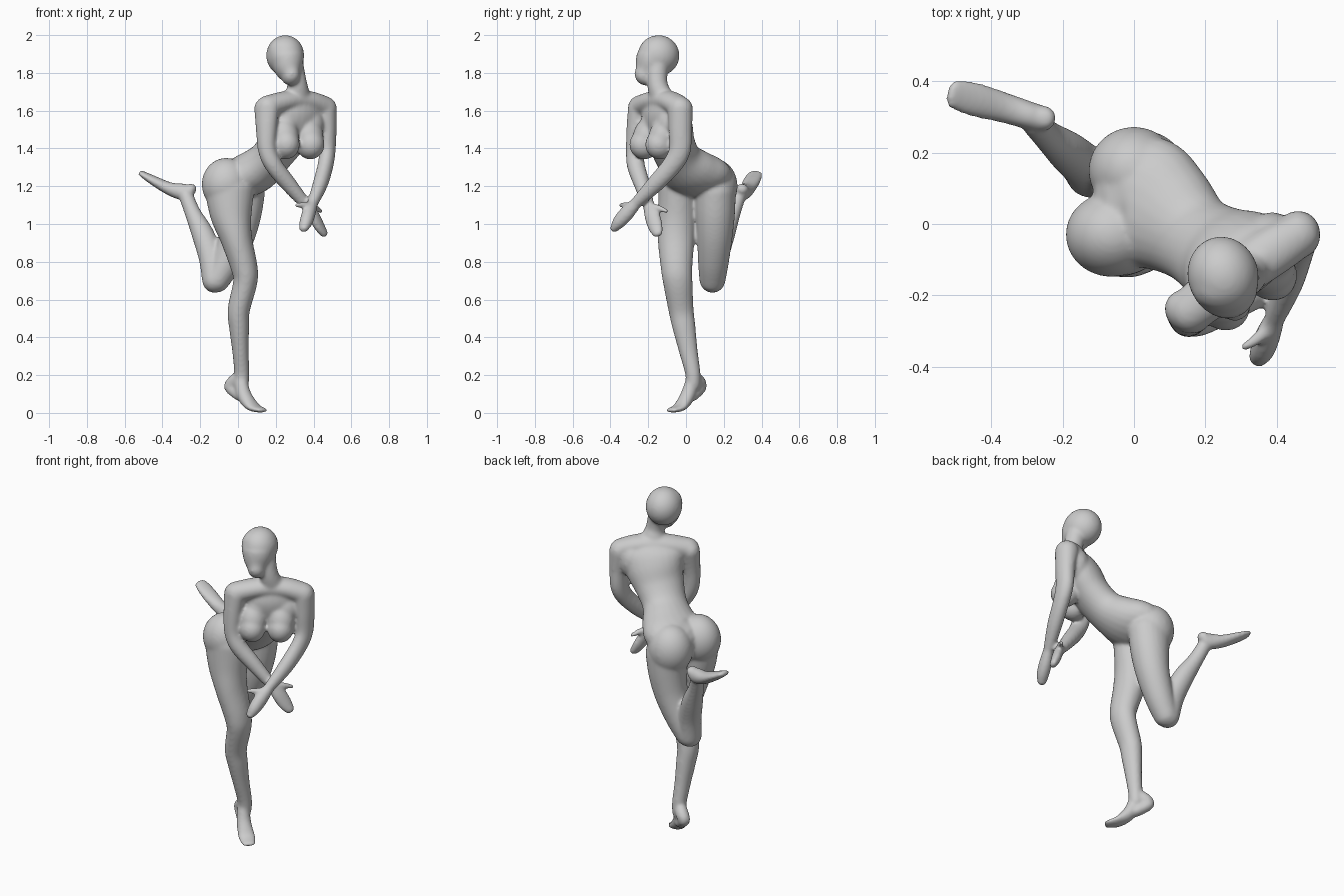
import bpy, bmesh, math
from mathutils import Vector, Matrix

bm = bmesh.new()
N = 24
GROW = .004   # makes up for the softening pass


def spline(rows, steps=5):
    """Catmull-Rom interpolation of section rows."""
    out = []
    for i in range(len(rows) - 1):
        p0, p1 = rows[max(i - 1, 0)], rows[i]
        p2, p3 = rows[i + 1], rows[min(i + 2, len(rows) - 1)]
        for k in range(steps):
            t = k / steps
            out.append([0.5 * (2 * b + (c - a) * t + (2 * a - 5 * b + 4 * c - d) * t * t
                               + (3 * b - a - 3 * c + d) * t ** 3)
                        for a, b, c, d in zip(p0, p1, p2, p3)])
    return out + [list(rows[-1])]


def loft(rows, az=None):
    """Rows: x, y, z, half width, half depth (, heading of the width axis in degrees)."""
    rows = spline([r if az is None else (*r, az) for r in rows])
    pts = [Vector(r[:3]) for r in rows]
    secs = []
    for i, r in enumerate(rows):
        t = (pts[min(i + 1, len(pts) - 1)] - pts[max(i - 1, 0)]).normalized()
        secs.append((pts[i], t, r[3] + GROW, r[4] + GROW, math.radians(r[5])))

    def dome(sec, sign):
        c, t, a, b, h = sec
        return [(c + t * sign * min(a, b) * math.sin(q), t, a * math.cos(q), b * math.cos(q), h)
                for q in (0.4, 0.8, 1.2, 1.5)]
    secs = dome(secs[0], -1)[::-1] + secs + dome(secs[-1], 1)
    rings = []
    for c, t, a, b, h in secs:
        u = Vector((math.cos(h), math.sin(h), 0))
        u = (u - t * u.dot(t)).normalized()
        v = t.cross(u)
        rings.append([bm.verts.new(c + u * a * math.cos(2 * math.pi * k / N)
                                   + v * b * math.sin(2 * math.pi * k / N)) for k in range(N)])
    for r0, r1 in zip(rings, rings[1:]):
        for k in range(N):
            bm.faces.new((r0[k], r0[(k + 1) % N], r1[(k + 1) % N], r1[k]))
    bm.faces.new(rings[0][::-1])
    bm.faces.new(rings[-1])


def ball(c, r, turn=0, tilt=0):
    m = (Matrix.Translation(c) @ Matrix.Rotation(math.radians(turn), 4, 'Z')
         @ Matrix.Rotation(math.radians(tilt), 4, 'X') @ Matrix.Diagonal((*r, 1)))
    bmesh.ops.create_uvsphere(bm, u_segments=32, v_segments=20, radius=1, matrix=m)


# torso: pelvis faces +x and twists to a chest facing front
loft([(-.01, .06, 1.235, .165, .1, 88), (.03, .06, 1.25, .185, .11, 85),
      (.10, .015, 1.285, .158, .112, 75), (.17, -.04, 1.35, .124, .1, 62),
      (.235, -.08, 1.44, .136, .102, 45), (.28, -.097, 1.53, .158, .105, 35),
      (.303, -.113, 1.60, .16, .092, 33), (.314, -.127, 1.655, .12, .06, 33)])
# neck
loft([(.31, -.12, 1.62, .085, .06), (.315, -.138, 1.69, .064, .055),
      (.312, -.152, 1.75, .048, .05), (.285, -.15, 1.86, .055, .055)], 25)
# shoulder girdle
loft([(.155, -.245, 1.62, .06, .056), (.235, -.183, 1.645, .066, .052),
      (.31, -.128, 1.655, .066, .052), (.39, -.075, 1.645, .066, .052),
      (.462, -.03, 1.615, .06, .056)], 120)
# shoulder blades
for c in ((.225, -.145, 1.56), (.385, -.04, 1.56)):
    ball(c, (.075, .072, .1), 33)
# head: skull and face
ball((.25, -.145, 1.892), (.1, .111, .108), 15)
loft([(.25, -.165, 1.915, .088, .076), (.259, -.175, 1.87, .086, .088),
      (.268, -.197, 1.82, .07, .074), (.279, -.218, 1.785, .046, .055)], 18)
# breasts, upper chest slope
for c in ((.252, -.222, 1.42), (.383, -.138, 1.42)):
    ball(c, (.073, .08, .078), 33, -12)
    ball((c[0] - .005, c[1] + .015, 1.47), (.075, .072, .1), 33, -22)
    ball((c[0], c[1] + .05, 1.54), (.075, .065, .09), 33, -20)
# buttocks
ball((-.062, -.03, 1.21), (.13, .119, .14))
ball((.0, .15, 1.2), (.128, .123, .145))

# standing leg
loft([(-.045, -.04, 1.19, .13, .102), (-.037, -.045, 1.05, .107, .1),
      (-.008, -.052, .92, .08, .094), (.033, -.05, .77, .067, .08),
      (.038, -.043, .69, .06, .074), (.004, -.026, .545, .055, .063),
      (.006, -.01, .45, .049, .057), (.013, .012, .33, .04, .046),
      (.02, .036, .21, .036, .037), (.017, .038, .15, .036, .036)], 0)
# standing foot on its toes, and its heel
loft([(.015, .03, .16, .03, .034), (.03, .012, .1, .036, .034),
      (.055, -.01, .058, .04, .03), (.09, -.04, .026, .044, .017),
      (.13, -.08, .014, .033, .009)], 43)
loft([(.012, .04, .19, .03, .032), (-.02, .066, .165, .033, .034),
      (-.042, .078, .142, .03, .028), (-.03, .068, .122, .029, .027),
      (.01, .035, .09, .03, .025)], 43)
# raised leg: thigh, calf
loft([(.02, .155, 1.17, .12, .105), (.015, .155, 1.05, .105, .1),
      (-.008, .152, .93, .09, .09), (-.06, .145, .8, .077, .078),
      (-.11, .14, .705, .064, .066)], 0)
loft([(-.125, .14, .70, .061, .063), (-.142, .165, .82, .062, .056),
      (-.188, .205, .95, .055, .052), (-.24, .246, 1.06, .039, .04),
      (-.275, .28, 1.15, .035, .034)], 0)
# raised foot
loft([(-.248, .296, 1.185, .031, .026), (-.285, .302, 1.17, .035, .042),
      (-.36, .325, 1.186, .039, .031), (-.45, .35, 1.232, .045, .021),
      (-.51, .366, 1.267, .038, .012)], 75)

# right arm and hand
loft([(.153, -.245, 1.615, .056, .066), (.15, -.263, 1.5, .047, .053),
      (.155, -.27, 1.39, .044, .045), (.19, -.265, 1.31, .044, .043),
      (.265, -.235, 1.215, .039, .039), (.37, -.195, 1.09, .026, .025)], 60)
loft([(.365, -.197, 1.1, .027, .024), (.4, -.18, 1.045, .039, .024),
      (.43, -.163, .99, .038, .022), (.456, -.15, .95, .027, .016)], 65)
loft([(.39, -.175, 1.09, .016, .016), (.415, -.138, 1.082, .013, .013),
      (.437, -.105, 1.068, .009, .009)], 0)
# left arm and hand
loft([(.46, -.03, 1.61, .06, .064), (.472, -.03, 1.5, .046, .058),
      (.473, -.033, 1.39, .04, .054), (.463, -.075, 1.31, .038, .049),
      (.435, -.165, 1.21, .036, .042), (.395, -.265, 1.11, .025, .027)], 0)
loft([(.397, -.26, 1.115, .024, .026), (.375, -.315, 1.055, .032, .036),
      (.36, -.355, 1.01, .031, .032), (.347, -.378, .978, .024, .019)], -20)
loft([(.375, -.295, 1.098, .016, .016), (.342, -.325, 1.1, .013, .013),
      (.31, -.345, 1.1, .009, .009)], 90)

bmesh.ops.recalc_face_normals(bm, faces=bm.faces)
mesh = bpy.data.meshes.new("mannequin")
bm.to_mesh(mesh)
bm.free()
body = bpy.data.objects.new("mannequin", mesh)
bpy.context.collection.objects.link(body)
bpy.context.view_layer.objects.active = body
body.select_set(True)

# fuse the parts into one skin and soften the joins
rm = body.modifiers.new("fuse", 'REMESH')
rm.mode = 'VOXEL'
rm.voxel_size = .008
rm.use_smooth_shade = True
sm = body.modifiers.new("soften", 'SMOOTH')
sm.factor = .5
sm.iterations = 14
for name in ("fuse", "soften"):
    bpy.ops.object.modifier_apply(modifier=name)
bpy.ops.object.shade_smooth()
